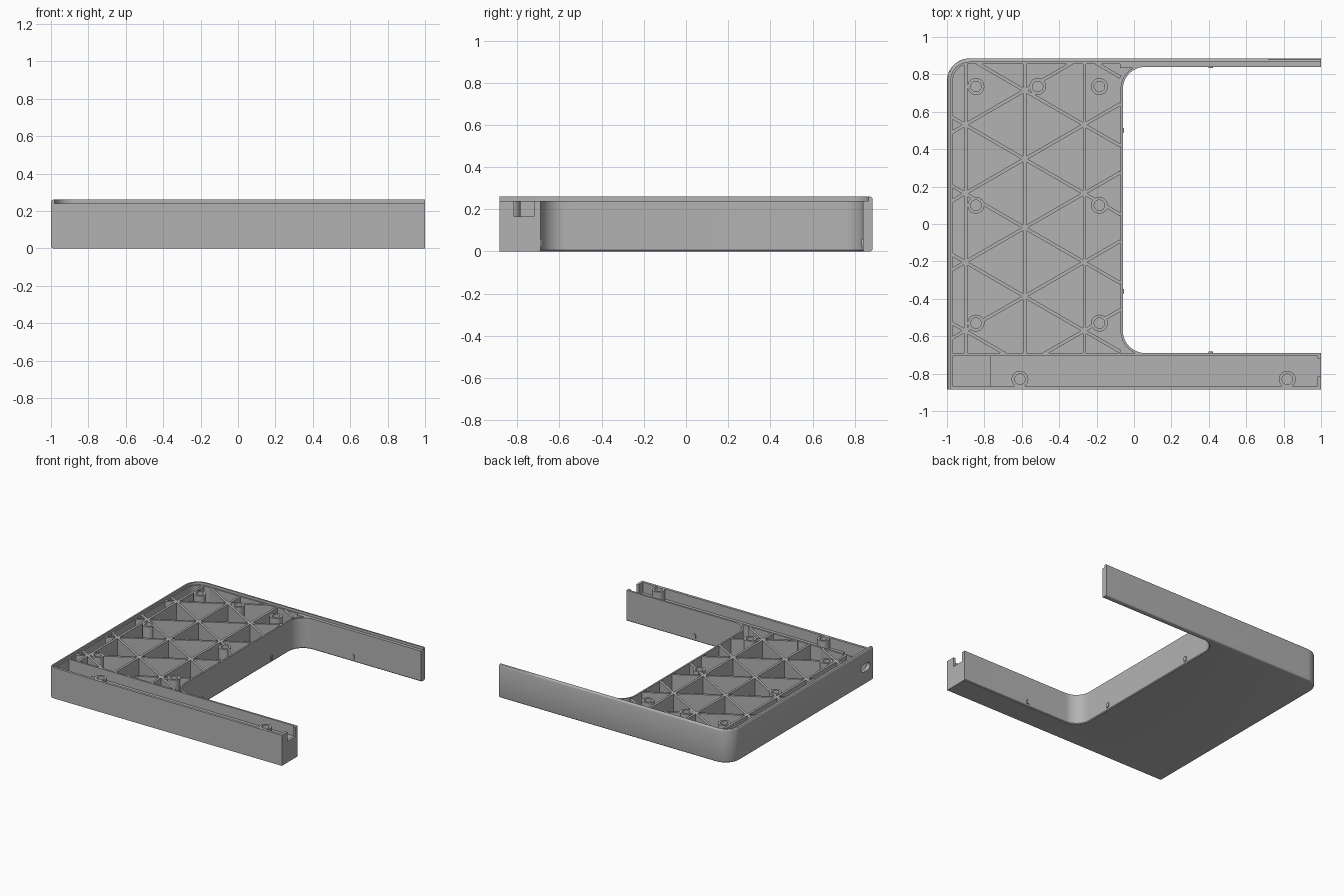
import bpy, bmesh, math
from mathutils import Vector, Matrix

if "Cube" in bpy.data.objects:
    bpy.data.objects.remove(bpy.data.objects["Cube"], do_unlink=True)

BASE, TOP, RIM = 0.02, 0.24, 0.26
grey = bpy.data.materials.new("plain grey")
grey.use_nodes = True
grey.diffuse_color = (0.45, 0.45, 0.45, 1)
grey.node_tree.nodes["Principled BSDF"].inputs["Base Color"].default_value = grey.diffuse_color


def finish(name, bm):
    bmesh.ops.recalc_face_normals(bm, faces=bm.faces)
    mesh = bpy.data.meshes.new(name)
    bm.to_mesh(mesh)
    bm.free()
    mesh.materials.append(grey)
    ob = bpy.data.objects.new(name, mesh)
    bpy.context.collection.objects.link(ob)
    return ob


def prism(bm, pts, lo, hi, matrix=Matrix()):
    """Extrude a 2D outline from lo to hi, then place it."""
    verts = [bm.verts.new((x, y, lo)) for x, y in pts]
    face = bm.faces.new(verts)
    new = bmesh.ops.extrude_face_region(bm, geom=[face])["geom"]
    top = [v for v in new if isinstance(v, bmesh.types.BMVert)]
    bmesh.ops.translate(bm, verts=top, vec=(0, 0, hi - lo))
    bmesh.ops.transform(bm, matrix=matrix, verts=verts + top)


def arc(cx, cy, r, a0, a1, n=12):
    angles = [math.radians(a0 + (a1 - a0) * i / n) for i in range(n + 1)]
    return [(cx + r * math.cos(a), cy + r * math.sin(a)) for a in angles]


def rect(x0, y0, x1, y1):
    return [(x0, y0), (x1, y0), (x1, y1), (x0, y1)]


def smooth(ob):
    bpy.ops.object.select_all(action="DESELECT")
    ob.select_set(True)
    bpy.context.view_layer.objects.active = ob
    bpy.ops.object.shade_smooth_by_angle(angle=math.radians(30))


# Body: a C-shaped slab with one rounded outer corner and a rounded opening
outline = [(-1, -0.885), (1, -0.885), (1, -0.69)]
outline += arc(0.06, -0.57, 0.12, 270, 180) + arc(0.06, 0.72, 0.12, 180, 90)
outline += [(1, 0.84), (1, 0.885)] + arc(-0.88, 0.765, 0.12, 90, 180)
bm = bmesh.new()
prism(bm, outline, 0, RIM)


def bevel_edges(rule, size, segments):
    chosen = []
    for e in bm.edges:
        a, b = e.verts
        mid = (a.co + b.co) / 2
        if abs(a.co.z - b.co.z) < 1e-4 and rule(mid):
            chosen.append(e)
    bmesh.ops.bevel(bm, geom=chosen, offset=size, segments=segments,
                    profile=0.5, affect="EDGES")


bevel_edges(lambda m: m.x < 0.99 and (m.x < -0.87 or m.y > 0.86), 0.012, 3)
bevel_edges(lambda m: m.z < 1e-4 and -0.1 < m.x < 0.95 and -0.7 < m.y < 0.85, 0.006, 1)
body = finish("body", bm)


def cut(pts, lo, hi, matrix=Matrix()):
    cutter_bm = bmesh.new()
    prism(cutter_bm, pts, lo, hi, matrix)
    cutter = finish("cutter", cutter_bm)
    cutter.hide_render = True
    mod = body.modifiers.new("cut", "BOOLEAN")
    mod.operation, mod.solver, mod.object = "DIFFERENCE", "EXACT", cutter
    bpy.context.view_layer.objects.active = body
    bpy.ops.object.modifier_apply(modifier=mod.name)
    bpy.data.objects.remove(cutter, do_unlink=True)


# Step that leaves a raised rim along the left and back edges
cut([(-0.98, -1), (1.1, -1), (1.1, 0.865)] + arc(-0.88, 0.765, 0.1, 90, 180), TOP, 0.4)
# Main pocket
cut([(-0.97, -0.69)] + arc(0.06, -0.57, 0.132, 245.4, 180)
    + arc(0.06, 0.72, 0.132, 180, 119.4) + [(-0.075, 0.835), (-0.075, 0.855)]
    + arc(-0.88, 0.765, 0.09, 90, 180), BASE, 0.4)
# Front arm channel, its deep end, and the end notch
cut(rect(-0.97, -0.865, -0.77, -0.705), BASE, 0.4)
cut(rect(-0.78, -0.865, 0.98, -0.705), 0.16, 0.4)
cut(rect(0.96, -0.815, 1.1, -0.72), 0.165, 0.4)
# Oval cable hole in the side wall; local x, y, z become y, z, x
sideways = Matrix(((0, 0, 1, 0), (1, 0, 0, 0), (0, 1, 0, 0), (0, 0, 0, 1)))
cut(arc(-0.77, 0.13, 0.03, -90, 90) + arc(-0.82, 0.13, 0.03, 90, 270), -1.1, -0.95, sideways)
smooth(body)

# Screw bosses
BOSS_R, BORE_R = 0.045, 0.028
bosses = [(x, y) for y in (0.735, 0.1, -0.53) for x in (-0.845, -0.185)]
bosses.append((-0.515, 0.735))
arm_bosses = [(-0.61, -0.83), (0.82, -0.83)]
bm = bmesh.new()
for places, foot, bore in ((bosses, 0.01, 0.1), (arm_bosses, 0.15, 0.17)):
    for x, y in places:
        profile = [(0, bore), (BORE_R, bore), (BORE_R, TOP), (BOSS_R, TOP), (BOSS_R, foot)]
        verts = [bm.verts.new((x + r, y, z - 0.0005)) for r, z in profile]
        edges = [bm.edges.new(pair) for pair in zip(verts, verts[1:])]
        bmesh.ops.spin(bm, geom=verts + edges, cent=(x, y, 0), axis=(0, 0, 1),
                       angle=math.tau, steps=32, use_duplicate=False)
bmesh.ops.remove_doubles(bm, verts=bm.verts, dist=1e-5)
smooth(finish("screw_bosses", bm))

# Triangular rib grid, clipped to the pocket and interrupted at the bosses
X0, X1, Y0, Y1 = -0.975, -0.072, -0.695, 0.86
PITCH, SLOPE, MID = 0.367, math.tan(math.radians(30)), -0.585
segments = [(Vector((x, Y0)), Vector((x, Y1))) for x in (-0.9, MID, -0.265)]
for k in range(-4, 5):
    for s in (SLOPE, -SLOPE):
        yc = -0.02 + PITCH * k
        xs = sorted((MID + (Y0 - yc) / s, MID + (Y1 - yc) / s))
        a, b = max(X0, xs[0]), min(X1, xs[1])
        if b - a > 0.02:
            segments.append((Vector((a, yc + s * (a - MID))), Vector((b, yc + s * (b - MID)))))

bm = bmesh.new()
for a, b in segments:
    length = (b - a).length
    d = (b - a) / length
    side = Vector((-d.y, d.x)) * 0.009
    gaps = []
    for c in bosses:
        rel = Vector(c) - a
        along, off = rel.dot(d), abs(rel.dot(side.normalized()))
        if off < 0.036:
            half = math.sqrt(0.037 ** 2 - off ** 2)
            gaps.append((along - half, along + half))
    start = 0
    for g0, g1 in sorted(gaps) + [(length, length)]:
        stop = min(g0, length)
        if stop - start > 0.005:
            p, q = a + d * start, a + d * stop
            prism(bm, [p - side, q - side, q + side, p + side], 0.01, TOP - 0.001)
        start = max(start, g1)
finish("ribs", bm)

# Small arched nubs on the walls of the opening
bm = bmesh.new()
nub = [(-0.012, 0.02), (0.012, 0.02)] + arc(0, 0.046, 0.012, 0, 180, 6)
for x, y, turn in ((-0.06, -0.36, 0), (-0.06, 0.5, 0), (0.41, -0.69, 90), (0.41, 0.84, -90)):
    place = Matrix.Translation((x, y, 0)) @ Matrix.Rotation(math.radians(turn), 4, "Z")
    prism(bm, nub, -0.005, 0.007, place @ sideways)
finish("wall_nubs", bm)
